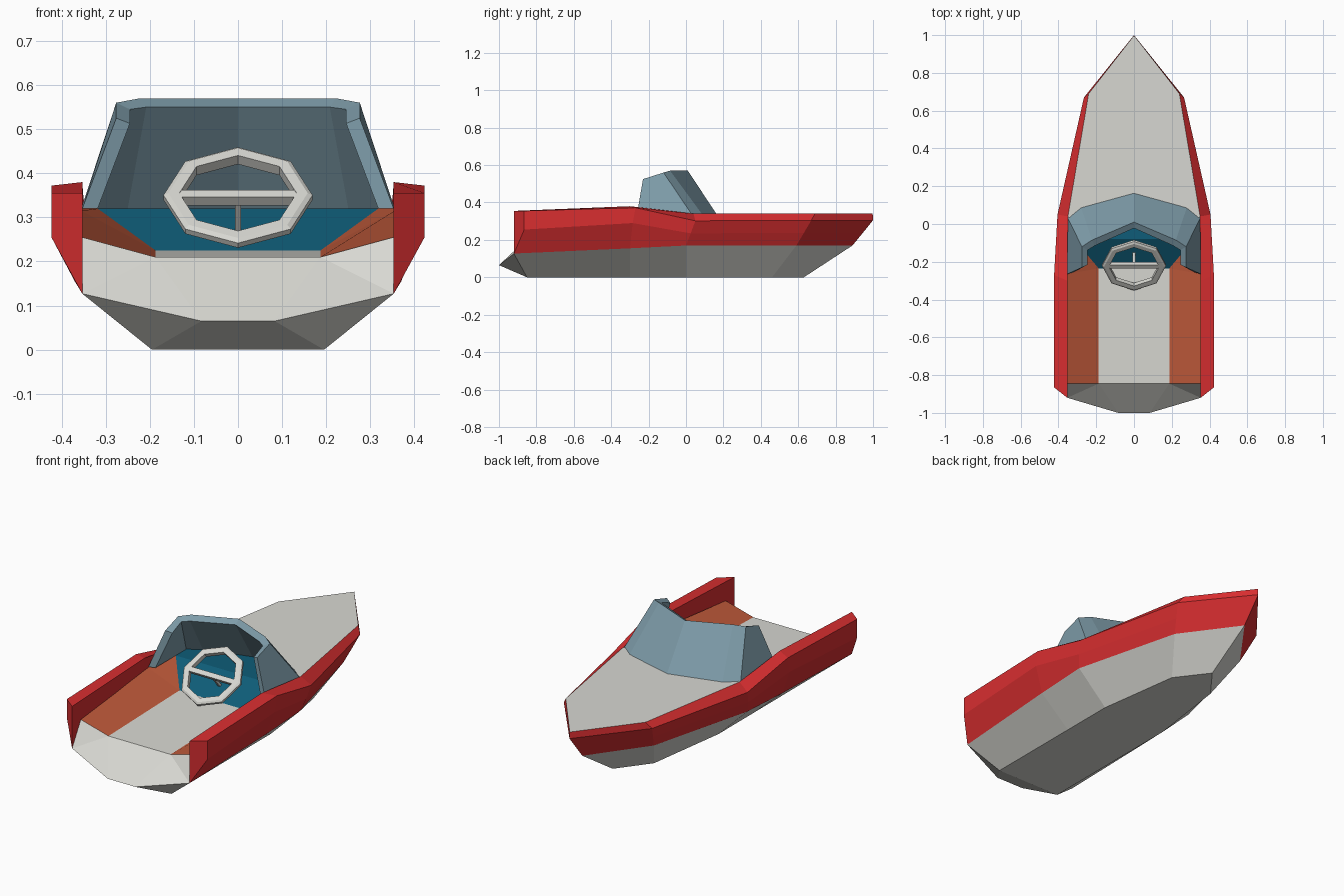
import bpy, bmesh, math
from mathutils import Vector, Matrix

if "Cube" in bpy.data.objects:
    bpy.data.objects.remove(bpy.data.objects["Cube"])


def material(name, rgb):
    m = bpy.data.materials.new(name)
    lin = [((c / 255 + 0.055) / 1.055) ** 2.4 for c in rgb]
    m.diffuse_color = (*lin, 1)
    m.use_nodes = True
    m.node_tree.nodes["Principled BSDF"].inputs["Base Color"].default_value = m.diffuse_color
    return m


GREY = material("light grey", (216, 216, 210))
RED = material("red", (216, 46, 48))
BLUE = material("blue grey", (126, 156, 169))
TEAL = material("dark teal", (14, 92, 120))
ORANGE = material("burnt orange", (190, 89, 58))


def build(name, polys, mat, mirror=True, z_sign=0):
    """Mesh from point polygons, mirrored in x; z_sign orients open shells."""
    bm = bmesh.new()
    for p in polys:
        bm.faces.new([bm.verts.new(v) for v in p])
        if mirror:
            bm.faces.new([bm.verts.new((-v[0], v[1], v[2])) for v in reversed(p)])
    bmesh.ops.remove_doubles(bm, verts=bm.verts, dist=1e-4)
    bmesh.ops.recalc_face_normals(bm, faces=bm.faces)
    if z_sign:
        total = sum(f.normal.z * f.calc_area() for f in bm.faces)
        if total * z_sign < 0:
            bmesh.ops.reverse_faces(bm, faces=bm.faces)
    me = bpy.data.meshes.new(name)
    bm.to_mesh(me)
    bm.free()
    me.materials.append(mat)
    ob = bpy.data.objects.new(name, me)
    bpy.context.collection.objects.link(ob)
    return ob


def loft(sections, closed=True, wrap=False):
    """Quads between successive cross-sections."""
    polys = []
    n = len(sections[0])
    pairs = list(zip(sections, sections[1:]))
    if wrap:
        pairs.append((sections[-1], sections[0]))
    for a, b in pairs:
        for i in range(n if closed else n - 1):
            j = (i + 1) % n
            polys.append([a[i], a[j], b[j], b[i]])
    return polys


# Gunwale sections, stern to bow: chine, side, outer top, inner top
rail = [
    [(.353, -.92, .127), (.423, -.865, .255), (.423, -.865, .355), (.353, -.92, .355)],
    [(.37, -.3, .155), (.423, -.285, .29), (.423, -.27, .372), (.353, -.3, .38)],
    [(.37, 0, .17), (.392, .025, .235), (.405, .05, .302), (.35, .04, .34)],
    [(.22, .59, .17), (.243, .63, .237), (.265, .67, .305), (.24, .69, .34)],
    [(0, .89, .17), (0, .945, .237), (0, 1, .305), (0, .998, .34)],
]
build("gunwale", loft(rail) + [rail[0]], RED)

# Hull shell: sides, flat bottom and pointed stern
chine = [s[0] for s in rail]
keel = [(.195, -.85, 0), (.195, -.3, 0), (.195, 0, 0), (.13, .46, 0), (0, .63, 0)]
mid = [(0, p[1], 0) for p in keel]
hull = loft(list(zip(chine, keel)), False)
hull += loft(list(zip(keel[:4], mid[:4])), False)
hull.append([keel[3], mid[3], keel[4]])
tip, tip_c = (.083, -1, .065), (0, -1, .065)
floor_s, floor_sc, side_s = (.187, -.845, .21), (0, -.845, .21), (.353, -.845, .255)
hull += [[chine[0], keel[0], tip], [keel[0], mid[0], tip_c, tip],
         [tip, tip_c, floor_sc, floor_s], [chine[0], tip, floor_s],
         [chine[0], floor_s, side_s]]
build("hull", hull, GREY, z_sign=-1)

# Cockpit floor and sloping side benches
floor_f, floor_fc = (.187, -.235, .225), (0, -.235, .225)
dash = (.318, -.08, .32)
build("cockpit_floor", [[floor_s, floor_sc, floor_fc, floor_f]], GREY, z_sign=1)
build("side_bench", [[floor_s, floor_f, (.355, -.265, .315), side_s],
                     [floor_f, dash, (.355, -.08, .32), (.355, -.265, .315)]],
      ORANGE, z_sign=1)

# Windshield: outer and inner walls joined into a thick band
base_out = [(0, .165, .335), (.28, .088, .335), (.352, .035, .33), (.353, -.265, .32)]
top_out = [(0, .01, .57), (.222, -.085, .57), (.276, -.12, .56), (.276, -.23, .525)]
top_in = [(0, -.022, .55), (.208, -.115, .55), (.245, -.138, .545), (.245, -.215, .513)]
base_in = [(0, .125, .32), (.25, .055, .32), (.318, .01, .32), (.318, -.255, .32)]
shield = [list(s) for s in zip(base_out, top_out, top_in, base_in)]
build("windshield", loft(shield) + [shield[-1]], BLUE)

# Dashboard: sloped panel and shelf inside the windshield
build("dashboard", [[floor_f, floor_fc, (0, -.08, .32), dash],
                    [dash, (0, -.08, .32)] + base_in[:3]], TEAL, z_sign=1)

# Bow deck between the gunwales, up to the windshield
build("bow_deck", [[(0, .13, .338), (.25, .06, .338), (.32, .012, .338), rail[2][3],
                    rail[3][3], rail[4][3]]], GREY, z_sign=1)

# Steering wheel: eight-sided ring, crossbar and column, tilted together
tilt = Matrix.Translation((0, -.218, .345)) @ Matrix.Rotation(math.radians(40), 4, 'X')
profile = [(.169, -.007), (.169, .007), (.158, .013), (.133, .013), (.133, -.013), (.158, -.013)]
ring = []
for k in range(8):
    a = k * math.pi / 4
    ring.append([tilt @ Vector((r * math.cos(a), r * math.sin(a), h)) for r, h in profile])
build("steering_wheel", loft(ring, wrap=True), GREY, mirror=False)


def bar(name, size, centre):
    s = [[tilt @ Vector((centre[0] + x * size[0] / 2, centre[1] + y * size[1] / 2,
                         centre[2] + z * size[2] / 2))
          for x, y in ((-1, -1), (1, -1), (1, 1), (-1, 1))] for z in (-1, 1)]
    build(name, loft(s) + s, GREY, mirror=False)


bar("wheel_crossbar", (.28, .026, .024), (0, 0, 0))
bar("steering_column", (.014, .014, .11), (0, 0, -.06))
